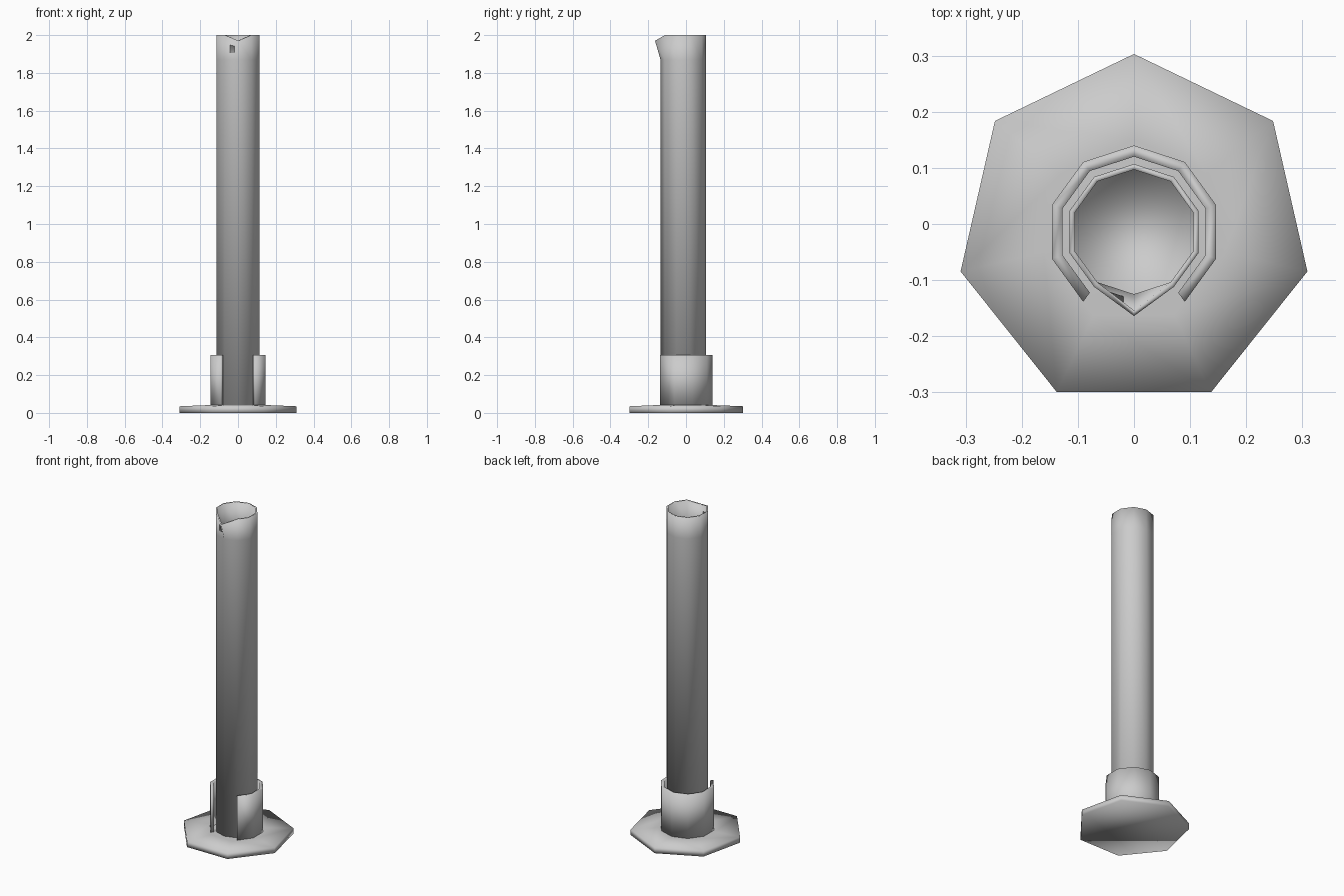
import bpy, bmesh
from math import sin, cos, pi

if "Cube" in bpy.data.objects:
    bpy.data.objects.remove(bpy.data.objects["Cube"])

CY = -0.014  # shared axis position in y


def ring(bm, r, z, n, steps=None):
    # ring of points, starting at the back (+y)
    ks = steps if steps is not None else range(n)
    return [bm.verts.new((r * sin(2 * pi * k / n), CY + r * cos(2 * pi * k / n), z))
            for k in ks]


def bridge(bm, a, b, closed=True):
    n = len(a)
    for i in range(n if closed else n - 1):
        j = (i + 1) % n
        bm.faces.new((a[i], a[j], b[j], b[i]))


def finish(bm, name):
    bmesh.ops.recalc_face_normals(bm, faces=bm.faces)
    for f in bm.faces:
        f.smooth = True
    mesh = bpy.data.meshes.new(name)
    bm.to_mesh(mesh)
    bm.free()
    obj = bpy.data.objects.new(name, mesh)
    bpy.context.collection.objects.link(obj)
    return obj


def lathe(name, profile, n, edit=None):
    bm = bmesh.new()
    rings = [ring(bm, r, z, n) for r, z in profile]
    for a, b in zip(rings, rings[1:]):
        bridge(bm, a, b)
    bm.faces.new(rings[0])
    bm.faces.new(rings[-1])
    if edit:
        edit(rings)
    return finish(bm, name)


# seven-sided foot with a slightly raised middle
lathe("foot", [(0.317, 0), (0.317, 0.035), (0.165, 0.041)], 7)


# hollow ten-sided tube with the front rim corner pulled into a spout
def pull_spout(rings):
    for i in (2, 3):
        v = rings[i][5]
        v.co.y -= 0.029
        v.co.z -= 0.03


lathe("tube", [(0.121, 0.036), (0.121, 1.87), (0.121, 2.0),
               (0.111, 2.0), (0.111, 1.87), (0.111, 0.06)], 10, pull_spout)

# open collar around the bottom of the tube, gap at the front
bm = bmesh.new()
arc = range(-4, 5)
loops = [ring(bm, r, z, 10, arc) for r, z in
         [(0.154, 0.036), (0.154, 0.307), (0.134, 0.307), (0.134, 0.036)]]
for i in range(4):
    bridge(bm, loops[i], loops[(i + 1) % 4], closed=False)
for end in (0, -1):
    bm.faces.new([l[end] for l in loops])
finish(bm, "collar")
